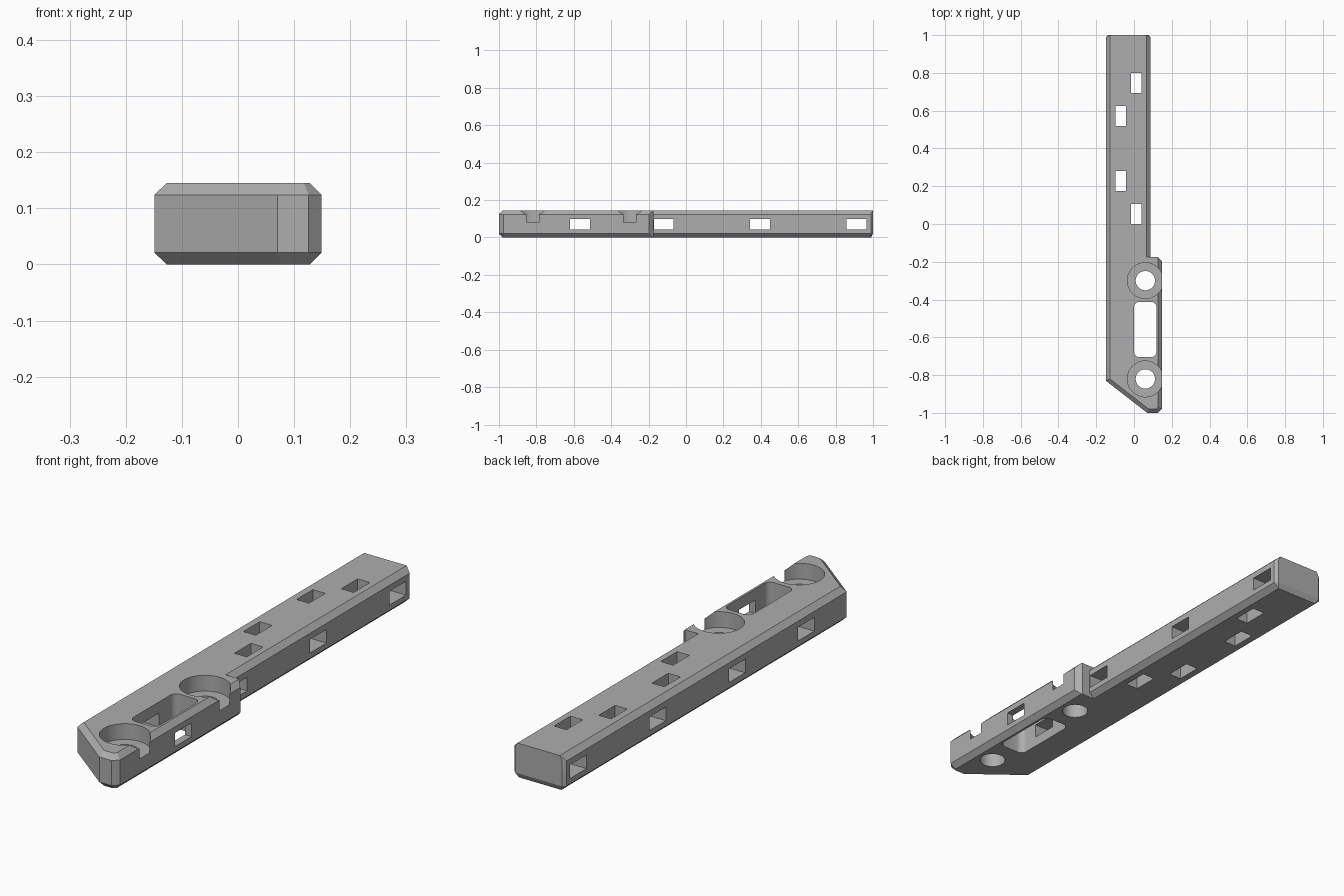
import bpy, bmesh
from mathutils import Vector
from mathutils.geometry import intersect_line_line_2d, intersect_line_line

cube = bpy.data.objects.get("Cube")
if cube:
    bpy.data.objects.remove(cube, do_unlink=True)

HEIGHT, CH = 0.145, 0.021

grey = bpy.data.materials.new("mid grey")
grey.use_nodes = True
colour = (0.42, 0.42, 0.42, 1)
grey.diffuse_color = colour
grey.node_tree.nodes["Principled BSDF"].inputs["Base Color"].default_value = colour


def make_object(name, bm):
    bmesh.ops.recalc_face_normals(bm, faces=bm.faces)
    mesh = bpy.data.meshes.new(name)
    bm.to_mesh(mesh)
    bm.free()
    obj = bpy.data.objects.new(name, mesh)
    bpy.context.scene.collection.objects.link(obj)
    return obj


def inset_outline(points, offsets):
    """Move every edge of a counter-clockwise outline inward by its own offset."""
    n = len(points)
    lines = []
    for i in range(n):
        a, b = Vector(points[i]).to_3d(), Vector(points[(i + 1) % n]).to_3d()
        d = (b - a).normalized()
        shift = Vector((-d.y, d.x, 0)) * offsets[i]
        lines.append((a + shift, b + shift))
    return [intersect_line_line(*lines[i - 1], *lines[i])[0] for i in range(n)]


# Bar outline: angled nose, wide mounting section, step, narrow arm
outline = [(0.07, -1), (0.126, -1), (0.149, -0.977), (0.149, -0.198),
           (0.126, -0.175), (0.088, -0.175), (0.088, 0.988), (0.076, 1),
           (-0.137, 1), (-0.149, 0.988), (-0.149, -0.83)]
CORNER = 0.0071
top_offsets = [CH, CH, CH, 0, 0, CH + 0.001, CORNER, 0, CORNER, CH + 0.001, CH]
bottom_offsets = list(top_offsets)
bottom_offsets[7] = 0.01
bottom_offsets[6] = bottom_offsets[8] = 2 * CORNER

# Bar body lofted through four levels to form the chamfers
levels = [(0, inset_outline(outline, bottom_offsets)),
          (CH, outline), (HEIGHT - CH, outline),
          (HEIGHT, inset_outline(outline, top_offsets))]
bm = bmesh.new()
rings = [[bm.verts.new((p[0], p[1], z)) for p in pts] for z, pts in levels]
for low, high in zip(rings, rings[1:]):
    for i in range(len(low)):
        j = (i + 1) % len(low)
        bm.faces.new((low[i], low[j], high[j], high[i]))
bm.faces.new(rings[0][::-1])
bm.faces.new(rings[-1])
bmesh.ops.remove_doubles(bm, verts=bm.verts, dist=0.0008)
bar = make_object("mounting_bar", bm)
bar.data.materials.append(grey)

cutters = []


def box_cutter(name, x, y, z, corner=0):
    bm = bmesh.new()
    bmesh.ops.create_cube(bm, size=1)
    for v in bm.verts:
        v.co = [(r[0] + r[1]) / 2 + c * (r[1] - r[0]) for c, r in zip(v.co, (x, y, z))]
    if corner:
        upright = [e for e in bm.edges
                   if abs(e.verts[0].co.z - e.verts[1].co.z) > 0.01]
        bmesh.ops.bevel(bm, geom=upright, offset=corner, segments=6,
                        profile=0.5, affect='EDGES')
    cutters.append(make_object(name, bm))


def round_cutter(name, x, y, radius, z0, z1):
    bm = bmesh.new()
    bmesh.ops.create_cone(bm, cap_ends=True, segments=64, radius1=radius,
                          radius2=radius, depth=z1 - z0)
    bmesh.ops.translate(bm, verts=bm.verts, vec=(x, y, (z0 + z1) / 2))
    cutters.append(make_object(name, bm))


through = (-0.1, 0.3)

# Counterbored bolt holes, open through the side wall
for y in (-0.82, -0.30):
    round_cutter("counterbore_cutter", 0.06, y, 0.095, 0.08, 0.3)
    round_cutter("bolt_hole_cutter", 0.06, y, 0.051, *through)

# Rounded slot between the bolt holes
box_cutter("slot_cutter", (0.0, 0.119), (-0.704, -0.413), through, 0.027)

# Vertical strap holes in the arm
for x, y in ((0.012, 0.746), (-0.07, 0.573), (-0.07, 0.228), (0.012, 0.053)):
    box_cutter("strap_hole_cutter", (x - 0.028, x + 0.028), (y - 0.053, y + 0.053), through)

# Cross holes through both side walls
for y in (-0.567, -0.119, 0.396, 0.911):
    box_cutter("cross_hole_cutter", (-0.3, 0.3), (y - 0.053, y + 0.053), (0.043, 0.099))

# Cut all openings, then discard the cutters
bpy.context.view_layer.objects.active = bar
bar.select_set(True)
for cutter in cutters:
    mod = bar.modifiers.new("opening", 'BOOLEAN')
    mod.operation = 'DIFFERENCE'
    mod.solver = 'EXACT'
    mod.object = cutter
    cutter.hide_render = True
    bpy.ops.object.modifier_apply(modifier=mod.name)
    bpy.data.objects.remove(cutter, do_unlink=True)

bpy.ops.object.shade_smooth_by_angle(angle=0.4)
